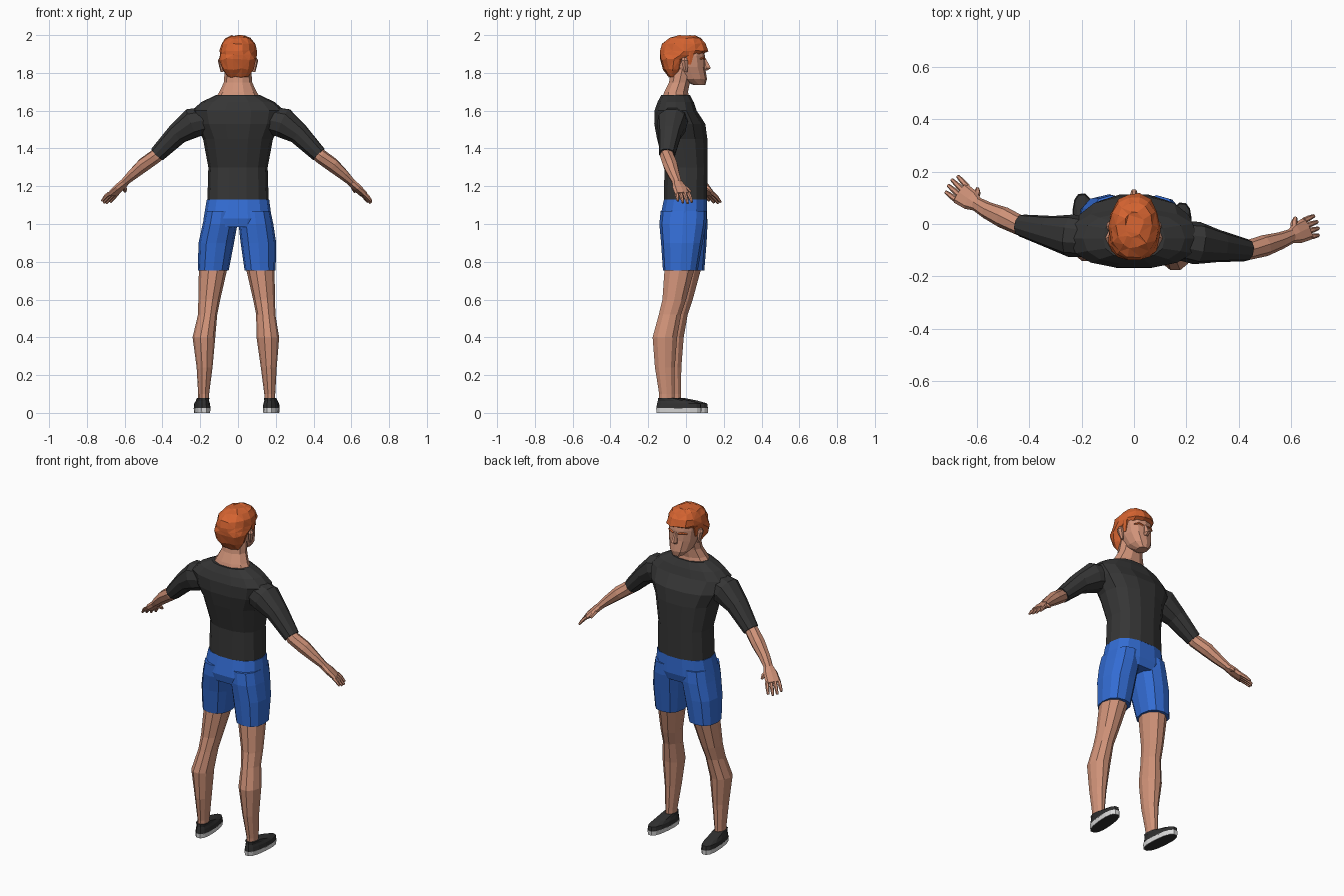
import bpy, bmesh, math, random
from mathutils import Vector, Matrix

random.seed(4)


def material(name, rgb):
    m = bpy.data.materials.new(name)
    m.diffuse_color = (*rgb, 1)
    return m


SKIN = material("skin", (0.63, 0.29, 0.19))
HAIR = material("ginger_hair", (0.66, 0.125, 0.03))
SHIRT = material("charcoal_cloth", (0.036, 0.036, 0.036))
SHORTS = material("blue_cloth", (0.033, 0.15, 0.65))
SHOE = material("shoe_black", (0.03, 0.03, 0.03))
WHITE = material("sole_white", (0.72, 0.72, 0.72))


def skin_rings(name, rings, mat, jitter=0.0):
    """Join a list of equal point rings into a closed flat-shaded mesh."""
    bm = bmesh.new()
    loops = [[bm.verts.new(p) for p in ring] for ring in rings]
    n = len(loops[0])
    for a, b in zip(loops, loops[1:]):
        for i in range(n):
            j = (i + 1) % n
            bm.faces.new((a[i], a[j], b[j], b[i]))
    bm.faces.new(loops[0])
    bm.faces.new(loops[-1])
    if jitter:
        for v in bm.verts:
            v.co += Vector([random.uniform(-jitter, jitter) for _ in range(3)])
        bmesh.ops.triangulate(bm, faces=bm.faces[:])
    bmesh.ops.recalc_face_normals(bm, faces=bm.faces[:])
    mesh = bpy.data.meshes.new(name)
    bm.to_mesh(mesh)
    bm.free()
    mesh.materials.append(mat)
    ob = bpy.data.objects.new(name, mesh)
    bpy.context.collection.objects.link(ob)
    return ob


def oval(n, power):
    """Unit superellipse points."""
    pts = []
    for i in range(n):
        a = 2 * math.pi * i / n
        c, s = math.cos(a), math.sin(a)
        pts.append((math.copysign(abs(c) ** (2 / power), c),
                    math.copysign(abs(s) ** (2 / power), s)))
    return pts


def stack(name, secs, mat, n=12, power=2.0, jitter=0.0):
    """Loft level ovals given as (z, x, y, half width, half depth)."""
    shape = oval(n, power)
    return skin_rings(name, [[Vector((x + rx * c, y + ry * s, z)) for c, s in shape]
                             for z, x, y, rx, ry in secs], mat, jitter)


def tube(name, secs, mat, n=8, power=2.0):
    """Loft ovals across a path given as (x, y, z, level radius, upright radius)."""
    pts = [Vector(s[:3]) for s in secs]
    shape, rings = oval(n, power), []
    for i, s in enumerate(secs):
        t = (pts[min(i + 1, len(pts) - 1)] - pts[max(i - 1, 0)]).normalized()
        v = Vector((0, 0, 1)).cross(t).normalized()
        w = t.cross(v)
        rings.append([pts[i] + v * s[3] * c + w * s[4] * d for c, d in shape])
    return skin_rings(name, rings, mat)


# Torso and neck
stack("shirt", [(1.13, 0, -.003, .162, .117), (1.30, 0, 0, .157, .116),
                (1.45, 0, -.02, .185, .136), (1.53, 0, -.033, .228, .138),
                (1.60, 0, -.055, .245, .114), (1.645, 0, -.055, .195, .098),
                (1.682, 0, -.055, .118, .078)], SHIRT, 14, 2.4)
stack("neck", [(1.66, 0, -.055, .125, .076), (1.70, 0, -.052, .098, .066),
               (1.75, 0, -.035, .075, .058), (1.82, 0, -.02, .07, .06)], SKIN, 10)

# Head
stack("head", [(1.737, 0, .07, .03, .033), (1.768, 0, .038, .06, .073),
               (1.83, 0, .015, .08, .086), (1.89, 0, .003, .085, .097),
               (1.95, 0, 0, .078, .09)], SKIN, 12, 2.3)
stack("nose", [(1.812, 0, .10, .012, .012), (1.825, 0, .107, .017, .028),
               (1.845, 0, .103, .012, .022), (1.88, 0, .095, .008, .008)], SKIN, 6)
stack("hair", [(1.778, 0, -.065, .055, .027), (1.82, 0, -.07, .082, .053),
               (1.872, 0, -.067, .096, .072), (1.898, 0, -.03, .098, .112),
               (1.918, 0, -.012, .097, .13), (1.955, 0, -.012, .09, .118),
               (1.983, 0, -.005, .068, .088), (1.996, 0, -.003, .035, .05)],
      HAIR, 14, 2.2, 0.004)
for side in (-1, 1):
    stack("ear", [(1.805, side * .084, 0, .008, .009), (1.835, side * .088, -.004, .012, .016),
                  (1.865, side * .093, -.008, .014, .02), (1.882, side * .09, -.008, .008, .012)],
          SKIN, 6)
    stack("sideburn", [(1.845, side * .077, .018, .008, .01),
                       (1.91, side * .084, .024, .009, .024)], HAIR, 6)
    tube("eyebrow", [(side * .016, .098, 1.872, .005, .005), (side * .04, .093, 1.88, .005, .006),
                     (side * .062, .076, 1.874, .005, .004)], HAIR, 4)

# Shorts: hips
stack("shorts_hips", [(.985, -.004, -.015, .165, .115), (1.03, -.002, -.013, .18, .127),
                      (1.131, 0, -.003, .165, .116)], SHORTS, 14, 2.5)

# Each side: side, leg forward shift, outward shift of the leg, arm bend in y
for side, fwd, out in ((-1, .035, .014), (1, 0, 0)):
    # Shorts leg, then bare leg down to the ankle
    stack("shorts_leg", [(.755, side * (.117 + out), -.03 + fwd, .082, .092),
                         (.90, side * (.108 + out * .5), -.022 + fwd * .6, .094, .11),
                         (1.0, side * .095, -.017 + fwd * .2, .092, .124),
                         (1.07, side * .087, -.012, .085, .122)], SHORTS, 12, 2.4)
    stack("leg", [(.05, side * (.168 + out), -.102 + fwd, .029, .042),
                  (.10, side * (.168 + out), -.102 + fwd, .029, .042),
                  (.24, side * (.163 + out), -.112 + fwd, .042, .055),
                  (.40, side * (.158 + out * 1.6), -.112 + fwd, .06, .068),
                  (.52, side * (.147 + out), -.085 + fwd, .051, .062),
                  (.60, side * (.138 + out), -.062 + fwd, .058, .066),
                  (.77, side * (.117 + out), -.033 + fwd, .076, .084)], SKIN, 10)

    # Shoe with sole and laces, turned slightly outward
    place = Matrix.Translation((side * (.176 + out), -.038 + fwd, 0)) @ \
        Matrix.Rotation(-side * math.radians(5), 4, 'Z')
    shoe = [stack("sole", [(0, 0, 0, .04, .12), (.026, 0, 0, .043, .122)], WHITE, 14, 2.5),
            stack("shoe_bottom", [(-.0005, 0, 0, .037, .115), (.003, 0, 0, .037, .115)],
                  SHOE, 14, 2.5),
            stack("shoe_upper", [(.024, 0, 0, .043, .121), (.05, 0, 0, .04, .117),
                                 (.064, 0, -.022, .034, .091),
                                 (.08, 0, -.062, .033, .05)], SHOE, 14, 2.4)]
    for k in range(3):
        y = -.005 + .019 * k
        shoe.append(tube("lace", [(-.02, y, .0725 - k * .0035, .004, .003),
                                  (.02, y, .0725 - k * .0035, .004, .003)], WHITE, 4))
    for ob in shoe:
        ob.matrix_world = place

# Arms: y of shoulder, mid sleeve, hem, forearm, wrist, knuckles, fingertips
for side, ys in ((-1, (-.045, -.03, -.006, .025, .078, .118, .158)),
                 (1, (-.073, -.085, -.10, -.083, -.045, -.018, -.004))):
    sh, mid, hem, fore, wrist, knuckle, tip = ys
    tube("sleeve", [(side * .13, -.055, 1.56, .07, .07), (side * .24, sh, 1.535, .082, .082),
                    (side * .322, mid, 1.476, .062, .058),
                    (side * .428, hem, 1.368, .043, .043)], SHIRT, 10, 2.2)
    tube("forearm", [(side * .40, (mid + 3 * hem) / 4, 1.395, .036, .036),
                     (side * .435, hem, 1.36, .038, .038),
                     (side * .50, fore, 1.313, .041, .038),
                     (side * .56, (fore + wrist) / 2, 1.26, .033, .029),
                     (side * .605, wrist, 1.217, .027, .02)], SKIN, 8)

    # Palm, four fingers and a thumb
    tube("palm", [(side * .598, wrist - .005, 1.223, .026, .02),
                  (side * .625, (wrist * 2 + knuckle) / 3, 1.196, .04, .019),
                  (side * .664, knuckle, 1.158, .044, .014)], SKIN, 8, 2.5)
    a = Vector((side * .66, knuckle, 1.162))
    b = Vector((side * .703, tip, 1.112))
    across = Vector((0, 0, 1)).cross(b - a).normalized() * side
    for k, reach in enumerate((.8, .98, 1.05, .93)):
        off = -.033 + k * .022
        p = a + across * off
        q = a + (b - a) * reach + across * off * 1.15
        m = (p + q) / 2 + Vector((0, 0, .003))
        tube("finger", [(*p, .011, .011), (*m, .0105, .010), (*q, .007, .006)], SKIN, 6)
    base = Vector((side * .612, wrist + .012, 1.205))
    end = base + across * .052 + Vector((side * .022, .008, -.035))
    joint = base.lerp(end, .55) + across * .008
    tube("thumb", [(*base, .016, .015), (*joint, .013, .012), (*end, .007, .007)], SKIN, 6)
